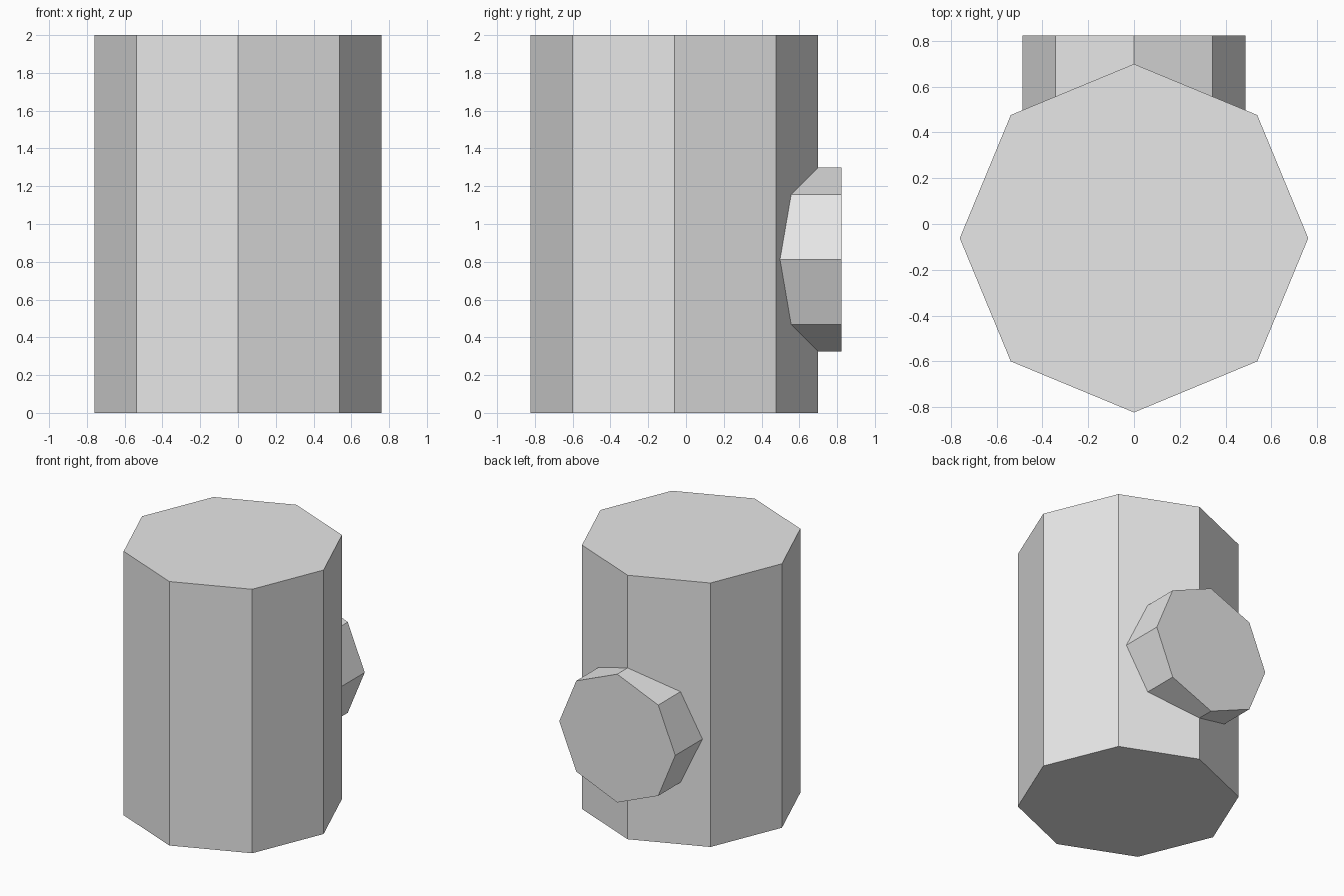
import bpy
import math

cube = bpy.data.objects.get("Cube")
if cube:
    bpy.data.objects.remove(cube, do_unlink=True)

# Single plain grey
grey = bpy.data.materials.new("plain_grey")
grey.use_nodes = True
colour = (0.8, 0.8, 0.8, 1)
grey.diffuse_color = colour
grey.node_tree.nodes["Principled BSDF"].inputs["Base Color"].default_value = colour


def octagon_prism(name, radius, depth, location, rotation=(0, 0, 0)):
    bpy.ops.mesh.primitive_cylinder_add(
        vertices=8, radius=radius, depth=depth, location=location, rotation=rotation)
    obj = bpy.context.object
    obj.name = name
    obj.data.materials.append(grey)
    return obj


# Upright eight-sided body
octagon_prism("body", 0.761, 2, (0, -0.062, 1))

# Eight-sided boss standing out of the back, its inner end buried in the body
back, inner = 0.823, 0.4
octagon_prism("back_boss", 0.486, back - inner, (0, (back + inner) / 2, 0.812),
              (math.pi / 2, 0, 0))
